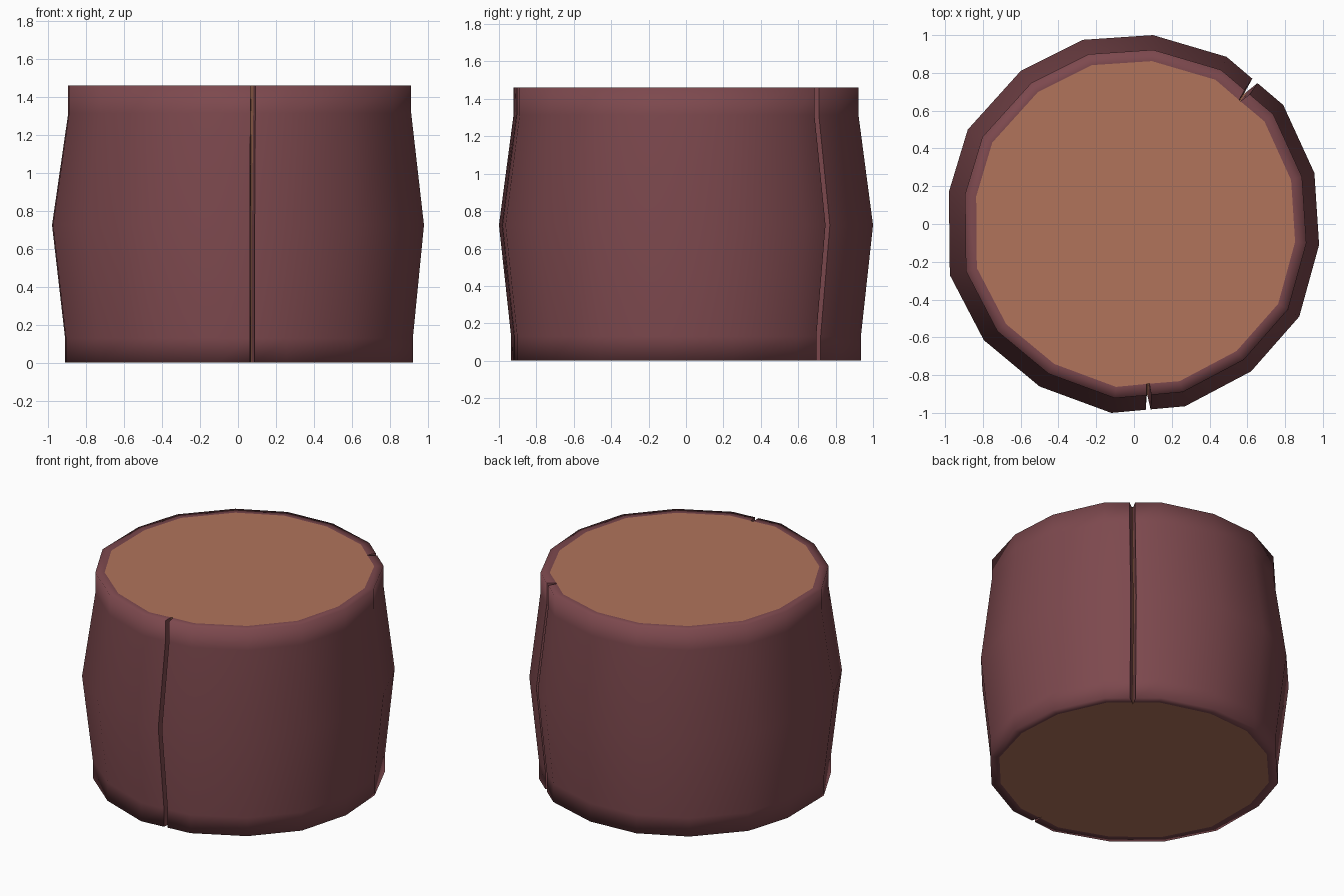
import bpy, bmesh, math
from mathutils import Vector

if "Cube" in bpy.data.objects:
    bpy.data.objects.remove(bpy.data.objects["Cube"])


def material(name, col):
    m = bpy.data.materials.new(name)
    m.diffuse_color = (*col, 1)
    m.use_nodes = True
    m.node_tree.nodes["Principled BSDF"].inputs["Base Color"].default_value = m.diffuse_color
    return m


bark = material("bark", (0.205, 0.066, 0.076))
wood = material("cut wood", (0.44, 0.175, 0.105))

# 16-sided outline at the widest height, counter-clockwise
outline = [Vector(p) for p in [
    (.98, -.11), (.955, .27), (.79, .63), (.49, .885), (.10, 1.0), (-.27, .975),
    (-.60, .81), (-.88, .50), (-.98, .17), (-.975, -.27), (-.795, -.615), (-.50, -.86),
    (-.12, -1.0), (.27, -.965), (.62, -.78), (.875, -.49)]]
# splits sit on the edge after this outline point: half width, tip radius at bottom / middle / top
splits = {2: (.018, .85, .90, .84), 12: (.013, .87, .90, .75)}
# height, scale, x shift, tip blend (0 bottom, 1 middle, 2 top)
levels = [(0, .935, .005, 0), (.13, .935, .005, .2), (.725, 1, 0, 1),
          (1.315, .922, .009, 1.8), (1.46, .922, .009, 2)]
RIM = .06


def ring(scale, shift, blend):
    """Points (kind, xy): o = outer, l/r = split lips, t = split tip."""
    pts = []
    for i, p in enumerate(outline):
        pts.append(("o", p * scale))
        if i in splits:
            hw, t0, t1, t2 = splits[i]
            q = outline[(i + 1) % 16]
            mid, along = (p + q) / 2 * scale, (q - p).normalized()
            n = mid.normalized()
            tip_r = t0 + (t1 - t0) * blend if blend < 1 else t1 + (t2 - t1) * (blend - 1)
            inner = mid.length - RIM
            tip = n * min(tip_r, inner - .02)
            k = (inner - tip.length) / (mid.length - tip.length)
            pts += [("l", mid - along * hw), ("li", n * inner - along * hw * k), ("t", tip),
                    ("ri", n * inner + along * hw * k), ("r", mid + along * hw)]
    return [(k, c + Vector((shift, 0))) for k, c in pts]


bm = bmesh.new()
rings = [[(k, bm.verts.new((c.x, c.y, z))) for k, c in ring(s, sh, b)] for z, s, sh, b in levels]


def face(vs, mat, smooth=False):
    f = bm.faces.new(vs)
    f.material_index, f.smooth = mat, smooth
    return f


# Bark sides and split walls
n = len(rings[0])
sharp = []
for a, b in zip(rings, rings[1:]):
    for i in range(n):
        j = (i + 1) % n
        kinds = a[i][0] + a[j][0]
        face([a[i][1], a[j][1], b[j][1], b[i][1]], 1 if "t" in kinds else 0,
             "i" not in kinds)
        if a[i][0] in ("l", "r"):
            sharp.append((a[i][1], b[i][1]))

# Rims of bark around the flat wood ends
for r, up in ((rings[0], False), (rings[-1], True)):
    outer, inner, core = [], [], []
    for i, (k, v) in enumerate(r):
        if k in ("o", "l", "r"):
            outer.append((k, v))
            if k == "o":
                xy = v.co.xy
                c = xy * (1 - RIM / xy.length)
                w = bm.verts.new((c.x, c.y, v.co.z))
            else:
                w = r[i + 1][1] if k == "l" else r[i - 1][1]
            inner.append(w)
            core.append(w)
        elif k == "t":
            core.append(v)
    # keep the tip between its two lips
    for i in range(len(outer)):
        j = (i + 1) % len(outer)
        if outer[i][0] == "l":
            continue
        q = [outer[i][1], outer[j][1], inner[j], inner[i]]
        face(q if up else q[::-1], 0, True)
    cap = face(core if up else core[::-1], 1)
    sharp += [(e.verts[0], e.verts[1]) for e in cap.edges]
for u, v in sharp:
    e = bm.edges.get((u, v))
    if e:
        e.smooth = False
bmesh.ops.triangulate(bm, faces=[f for f in bm.faces if len(f.verts) > 4])

mesh = bpy.data.meshes.new("stump")
bm.to_mesh(mesh)
bm.free()
mesh.materials.append(bark)
mesh.materials.append(wood)
bpy.context.collection.objects.link(bpy.data.objects.new("tree_stump", mesh))
